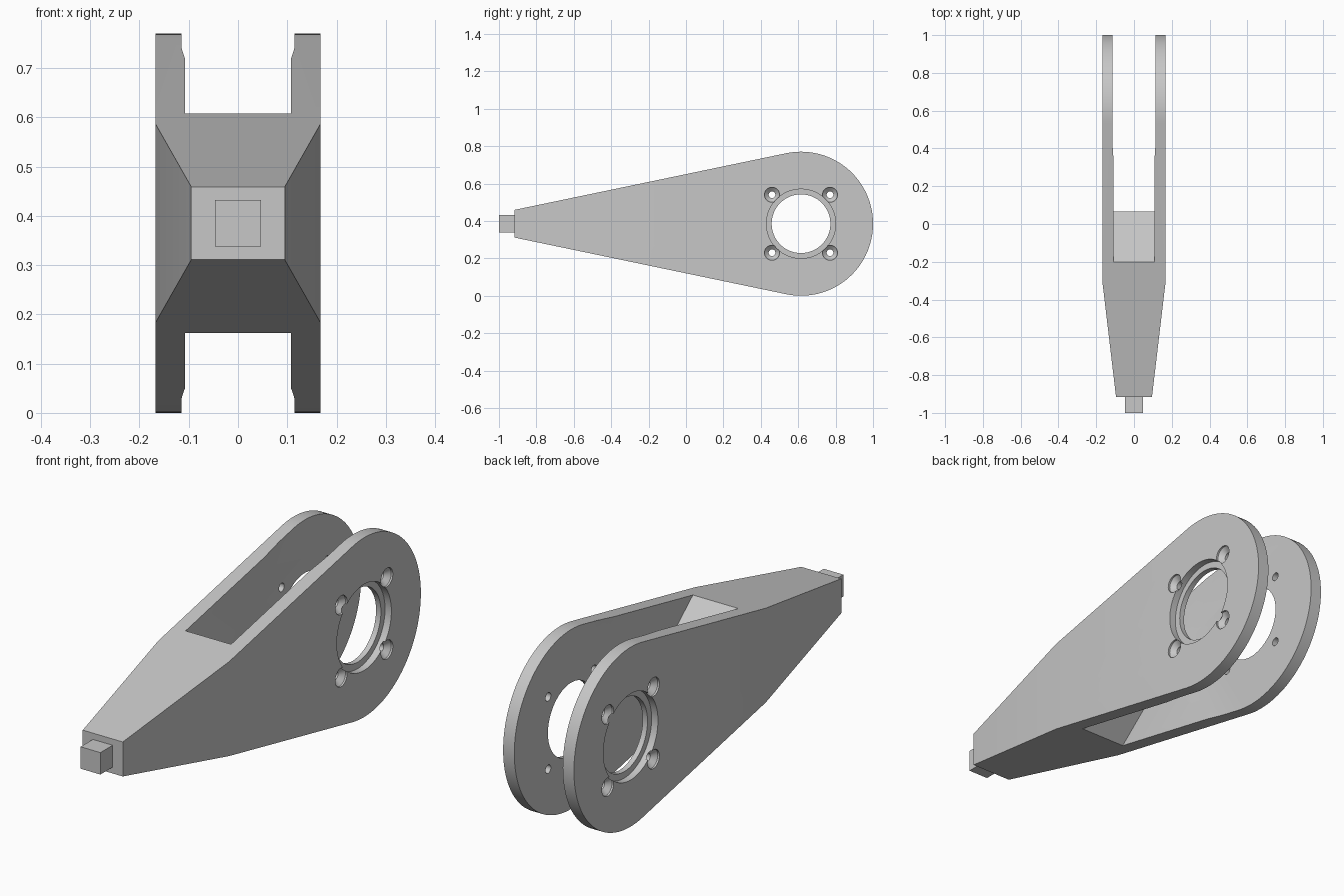
import bpy, bmesh, math

if "Cube" in bpy.data.objects:
    bpy.data.objects.remove(bpy.data.objects["Cube"], do_unlink=True)

MID_Z = 0.385          # height of the long axis
HUB_Y = 0.615          # centre of the rounded end
HUB_R = 0.385
TIP_Y, TIP_HALF = -0.917, 0.074

grey = bpy.data.materials.new("light_grey")
grey.use_nodes = True
grey.diffuse_color = (0.57, 0.57, 0.57, 1)
grey.node_tree.nodes["Principled BSDF"].inputs["Base Color"].default_value = (0.57, 0.57, 0.57, 1)


def finish(name, bm):
    bmesh.ops.recalc_face_normals(bm, faces=bm.faces)
    mesh = bpy.data.meshes.new(name)
    bm.to_mesh(mesh)
    bm.free()
    mesh.materials.append(grey)
    obj = bpy.data.objects.new(name, mesh)
    bpy.context.collection.objects.link(obj)
    return obj


def extrude_profile(points, half):
    """Prism from a (y, z) outline, spanning x = -half to half."""
    bm = bmesh.new()
    face = bm.faces.new([bm.verts.new((-half, y, z)) for y, z in points])
    res = bmesh.ops.extrude_face_region(bm, geom=[face])
    verts = [v for v in res["geom"] if isinstance(v, bmesh.types.BMVert)]
    bmesh.ops.translate(bm, verts=verts, vec=(2 * half, 0, 0))
    return bm


def lathe_x(half_profile, y, z, segments):
    """Solid turned about an x axis; (x, radius) pairs are mirrored."""
    profile = [(-x, r) for x, r in half_profile] + half_profile[::-1]
    bm = bmesh.new()
    rings = []
    for x, r in profile:
        angles = [2 * math.pi * i / segments for i in range(segments)]
        rings.append([bm.verts.new((x, y + r * math.cos(a), z + r * math.sin(a))) for a in angles])
    for a, b in zip(rings, rings[1:]):
        for i in range(segments):
            j = (i + 1) % segments
            bm.faces.new((a[i], a[j], b[j], b[i]))
    bm.faces.new(rings[0])
    bm.faces.new(rings[-1])
    return bm


def cut(target, cutter):
    mod = target.modifiers.new("cut", 'BOOLEAN')
    mod.operation = 'DIFFERENCE'
    mod.solver = 'EXACT'
    mod.object = cutter
    cutter.hide_render = True
    bpy.context.view_layer.update()
    result = bpy.data.meshes.new_from_object(target.evaluated_get(bpy.context.evaluated_depsgraph_get()))
    target.modifiers.clear()
    target.data = result
    bpy.data.objects.remove(cutter, do_unlink=True)


# Body: teardrop side outline, narrowed toward the front
slope = 0.2055
end = math.pi / 2 + slope
arc = [-end + 2 * end * i / 72 for i in range(73)]
outline = [(TIP_Y, MID_Z + TIP_HALF), (TIP_Y, MID_Z - TIP_HALF)]
outline += [(HUB_Y + HUB_R * math.cos(a), MID_Z + HUB_R * math.sin(a)) for a in arc]
bm = extrude_profile(outline, 0.168)
bmesh.ops.bisect_plane(bm, geom=bm.verts[:] + bm.edges[:] + bm.faces[:],
                       plane_co=(0, -0.3, 0), plane_no=(0, 1, 0))
for v in bm.verts:
    if v.co.y < -0.8:
        v.co.x *= 0.095 / 0.168
body = finish("fork_body", bm)

# Slot between the arms, ending on a wedge
slot = [(-0.319, 0.707), (0.065, MID_Z), (-0.319, 0.063), (-0.319, -0.1),
        (1.1, -0.1), (1.1, 0.9), (-0.319, 0.9)]
cut(body, finish("slot_cutter", extrude_profile(slot, 0.108)))

# Shallow round recess on the inner faces
cut(body, finish("recess_cutter", lathe_x([(0.115, 0.395), (0.105, 0.452)], HUB_Y, MID_Z, 96)))

# Stepped bearing bore through both arms
bore = [(0.2, 0.185), (0.138, 0.185), (0.138, 0.157)]
cut(body, finish("bore_cutter", lathe_x(bore, HUB_Y, MID_Z, 64)))

# Four countersunk screw holes per arm
screw = [(0.2, 0.04), (0.16, 0.04), (0.14, 0.018)]
for dy in (-0.155, 0.155):
    for dz in (-0.155, 0.155):
        cut(body, finish("screw_cutter", lathe_x(screw, HUB_Y + dy, MID_Z + dz, 32)))

# Square peg on the front face
h = 0.047
peg = finish("front_peg", extrude_profile(
    [(-1, MID_Z - h), (-0.91, MID_Z - h), (-0.91, MID_Z + h), (-1, MID_Z + h)], h))

bpy.ops.object.select_all(action='DESELECT')
body.select_set(True)
bpy.context.view_layer.objects.active = body
bpy.ops.object.shade_smooth_by_angle(angle=math.radians(25))
